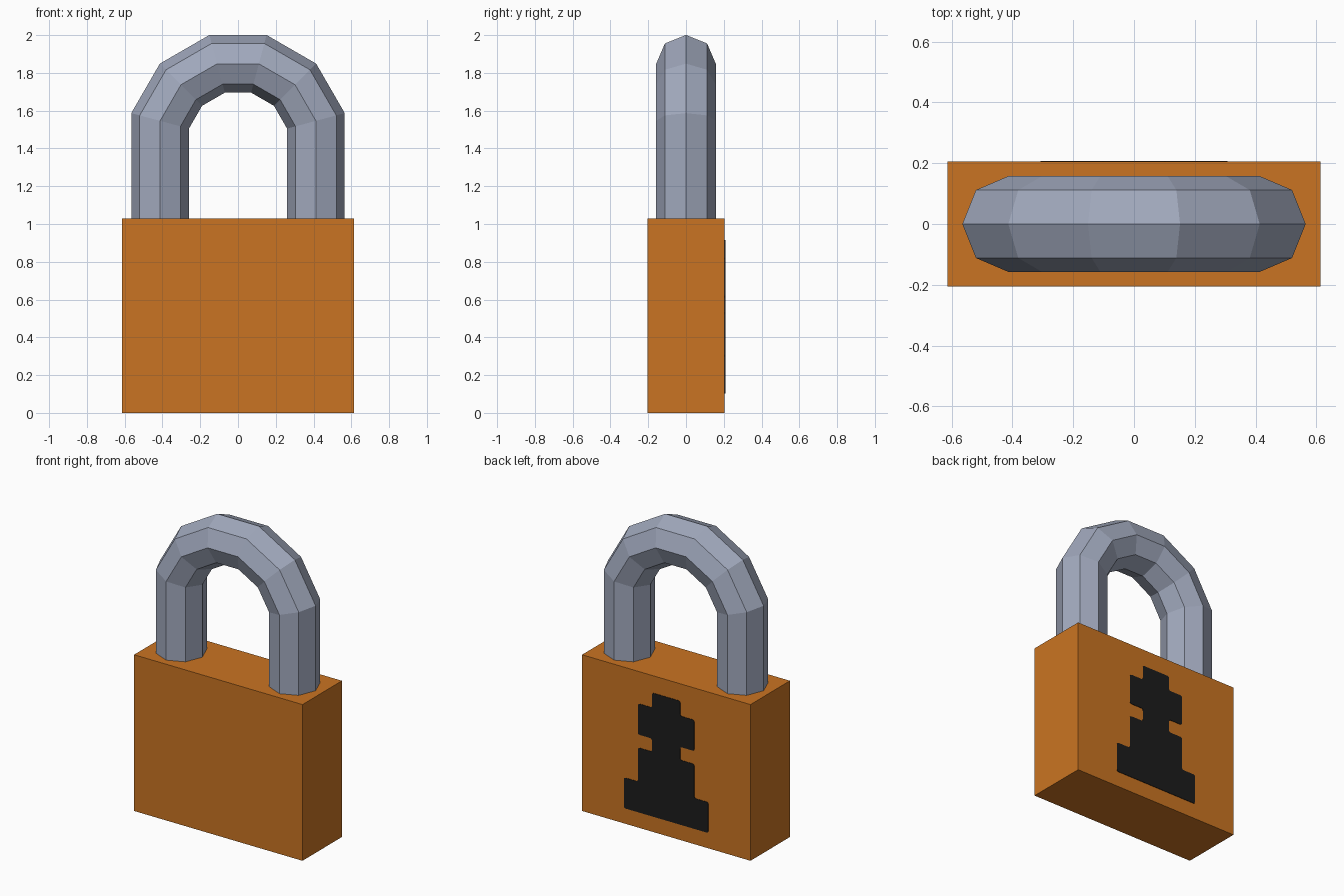
import bpy, bmesh
from math import sin, cos, radians, tau

if "Cube" in bpy.data.objects:
    bpy.data.objects.remove(bpy.data.objects["Cube"])


def material(name, rgb):
    m = bpy.data.materials.new(name)
    m.diffuse_color = (*rgb, 1)
    m.use_nodes = True
    m.node_tree.nodes["Principled BSDF"].inputs["Base Color"].default_value = m.diffuse_color
    return m


def finish(bm, name, mat):
    bmesh.ops.recalc_face_normals(bm, faces=bm.faces)
    me = bpy.data.meshes.new(name)
    bm.to_mesh(me)
    bm.free()
    me.materials.append(mat)
    ob = bpy.data.objects.new(name, me)
    bpy.context.collection.objects.link(ob)
    return ob


orange = material("orange brass", (0.59, 0.175, 0.016))
steel = material("grey steel", (0.352, 0.392, 0.503))
black = material("keyhole black", (0.012, 0.012, 0.012))

HALF_W, HALF_D, BODY_H = 0.613, 0.205, 1.028

# Body: plain block
bm = bmesh.new()
bmesh.ops.create_cube(bm, size=1)
for v in bm.verts:
    v.co.x *= 2 * HALF_W
    v.co.y *= 2 * HALF_D
    v.co.z = (v.co.z + 0.5) * BODY_H
finish(bm, "lock_body", orange)

# Shackle: octagonal tube along a half turn of a twelve-sided ring, with straight legs
MAJOR, MINOR, ARC_Z, SIDES = 0.427, 0.158, 1.4355, 8
bm = bmesh.new()


def section(angle, z=None):
    ring = []
    for i in range(SIDES):
        t = tau * i / SIDES
        r = MAJOR + MINOR * cos(t)
        height = ARC_Z + r * sin(angle) if z is None else z
        ring.append(bm.verts.new((r * cos(angle), MINOR * sin(t), height)))
    return ring


arc = [radians(15 + 30 * k) for k in range(6)]
foot = BODY_H - 0.01
rings = [section(arc[0], foot)] + [section(a) for a in arc] + [section(arc[-1], foot)]
for a, b in zip(rings, rings[1:]):
    for i in range(SIDES):
        j = (i + 1) % SIDES
        bm.faces.new((a[i], a[j], b[j], b[i]))
bm.faces.new(rings[0])
bm.faces.new(rings[-1])
finish(bm, "shackle", steel)

# Keyhole: stepped outline as a thin plate on the back, (half width, top z, bottom z)
U = 0.1025
steps = [(U, 0.915, 0.817), (2 * U, 0.817, 0.614), (U, 0.614, 0.527),
         (2 * U, 0.527, 0.303), (3 * U, 0.303, 0.102)]
side = [(w, z) for w, top, low in steps for z in (top, low)]
outline = side + [(-x, z) for x, z in reversed(side)]
bm = bmesh.new()
plate = bm.faces.new([bm.verts.new((x, HALF_D - 0.001, z)) for x, z in outline])
bmesh.ops.bevel(bm, geom=list(bm.verts), offset=0.012, segments=2,
                profile=0.5, affect='VERTICES')
out = bmesh.ops.extrude_face_region(bm, geom=list(bm.faces))
for v in out["geom"]:
    if isinstance(v, bmesh.types.BMVert):
        v.co.y += 0.004
finish(bm, "keyhole_plate", black)
